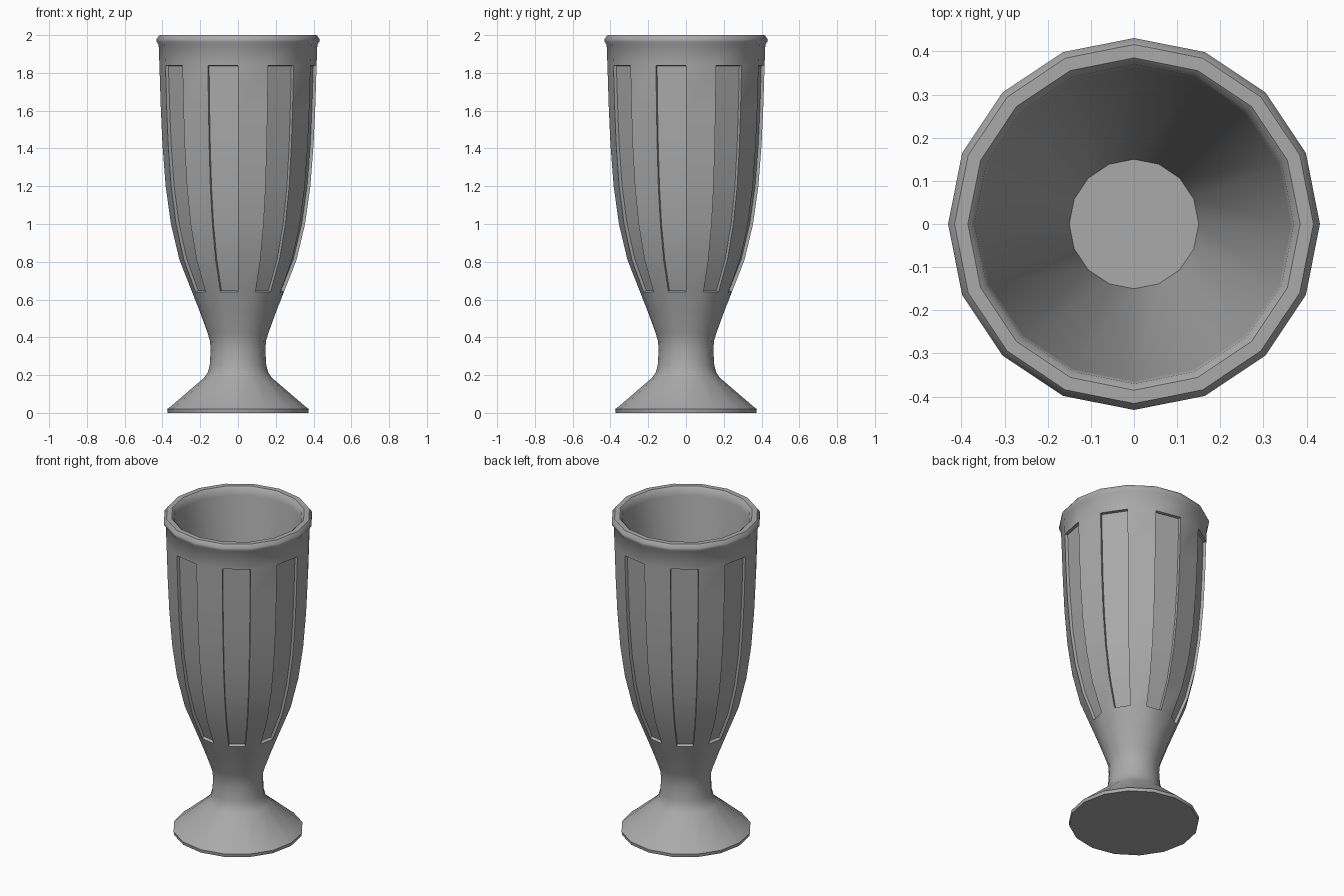
import bpy
import bmesh
import math

SIDES = 16

cube = bpy.data.objects.get("Cube")
if cube:
    bpy.data.objects.remove(cube, do_unlink=True)

# Plain grey material
grey = bpy.data.materials.new("grey")
grey.use_nodes = True
grey_colour = (0.4, 0.4, 0.4, 1)
grey.diffuse_color = grey_colour
grey.node_tree.nodes["Principled BSDF"].inputs["Base Color"].default_value = grey_colour

# Profile sections as (radius, height), from the foot up and down the inside
foot = [(.372, 0), (.375, .02), (.355, .035), (.18, .185), (.16, .215), (.15, .25)]
stem = [(.145, .33), (.148, .38), (.16, .42), (.20, .53)]
bowl = [(.243, .64), (.31, .81), (.355, 1.0), (.383, 1.2),
        (.40, 1.42), (.409, 1.62), (.416, 1.84)]
rim = [(.42, 1.95), (.431, 1.965), (.431, 1.98), (.416, 2.0), (.385, 2.0), (.37, 1.985)]
inside = [(.364, 1.95), (.15, .6)]
profile = foot + stem + bowl + rim + inside


def add_ring(bm, radius, height):
    angles = [math.tau * i / SIDES - math.pi / 2 for i in range(SIDES)]
    return [bm.verts.new((radius * math.cos(a), radius * math.sin(a), height))
            for a in angles]


# Lathe the glass, closing the underside and the inner floor
bm = bmesh.new()
rings = [add_ring(bm, r, z) for r, z in profile]
bm.faces.new(rings[0])
bm.faces.new(rings[-1])
first = len(foot) + len(stem)
last = first + len(bowl) - 1
panels = {}
for level, (low, high) in enumerate(zip(rings, rings[1:])):
    for i in range(SIDES):
        j = (i + 1) % SIDES
        face = bm.faces.new((low[i], low[j], high[j], high[i]))
        if i % 2 and first <= level < last:
            panels.setdefault(i, []).append(face)
bmesh.ops.recalc_face_normals(bm, faces=bm.faces)
bm.normal_update()

# Sink every second side of the bowl into a flute
for column in panels.values():
    bmesh.ops.inset_region(bm, faces=column, thickness=.003, depth=-.017,
                           use_boundary=True, use_even_offset=True)
bm.normal_update()

mesh = bpy.data.meshes.new("fluted_glass")
bm.to_mesh(mesh)
bm.free()
mesh.materials.append(grey)
glass = bpy.data.objects.new("fluted_glass", mesh)
bpy.context.collection.objects.link(glass)

# Smooth the body, keeping the foot and flute edges crisp
bpy.ops.object.select_all(action='DESELECT')
glass.select_set(True)
bpy.context.view_layer.objects.active = glass
bpy.ops.object.shade_smooth_by_angle(angle=math.radians(40))
